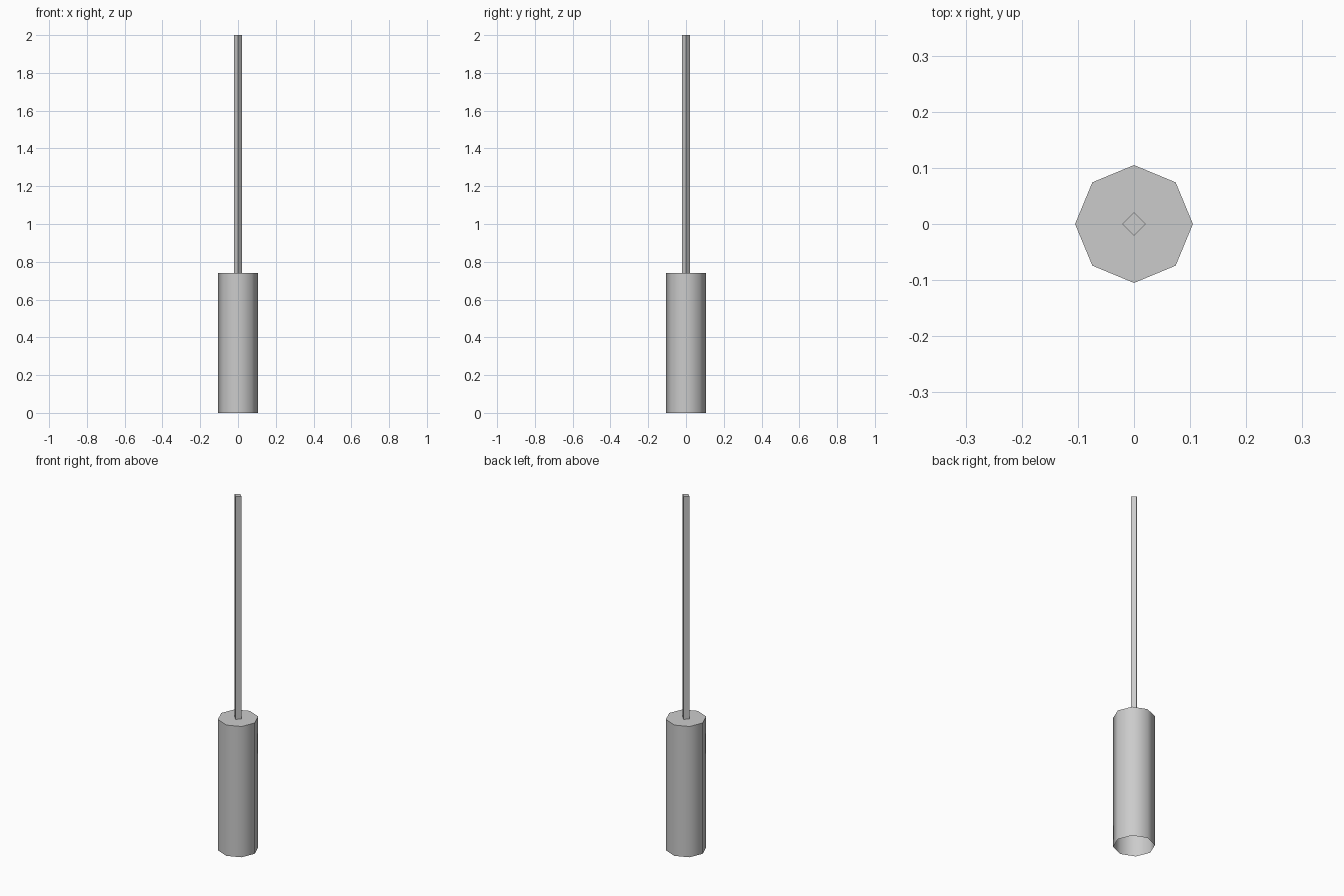
import bpy, bmesh, math

if "Cube" in bpy.data.objects:
    bpy.data.objects.remove(bpy.data.objects["Cube"])


def prism(name, sides, radius, z0, z1, smooth_angle):
    """Upright prism with a corner on +x, capped on top and open underneath."""
    bm = bmesh.new()
    ring = [bm.verts.new((radius * math.cos(2 * math.pi * i / sides),
                          radius * math.sin(2 * math.pi * i / sides), z0))
            for i in range(sides)]
    base = bm.faces.new(ring)
    top = bmesh.ops.extrude_face_region(bm, geom=[base])
    verts = [g for g in top["geom"] if isinstance(g, bmesh.types.BMVert)]
    bmesh.ops.translate(bm, verts=verts, vec=(0, 0, z1 - z0))
    # Remove the bottom cap if the extrusion kept it
    low = [f for f in bm.faces if all(abs(v.co.z - z0) < 1e-6 for v in f.verts)]
    bmesh.ops.delete(bm, geom=low, context='FACES_ONLY')
    bm.normal_update()
    for f in bm.faces:
        c = f.calc_center_median()
        outward = f.normal.z if abs(f.normal.z) > 0.5 else f.normal.x * c.x + f.normal.y * c.y
        if outward < 0:
            f.normal_flip()
    mesh = bpy.data.meshes.new(name)
    bm.to_mesh(mesh)
    bm.free()
    obj = bpy.data.objects.new(name, mesh)
    bpy.context.collection.objects.link(obj)
    if smooth_angle:
        bpy.ops.object.select_all(action='DESELECT')
        obj.select_set(True)
        bpy.context.view_layer.objects.active = obj
        bpy.ops.object.shade_smooth_by_angle(angle=math.radians(smooth_angle))
    return obj


# Eight-sided handle, hollow from below
prism("handle", 8, 0.105, 0.0, 0.74, 50)

# Thin four-sided shaft standing on the handle
prism("shaft", 4, 0.021, 0.74, 2.0, 0)
